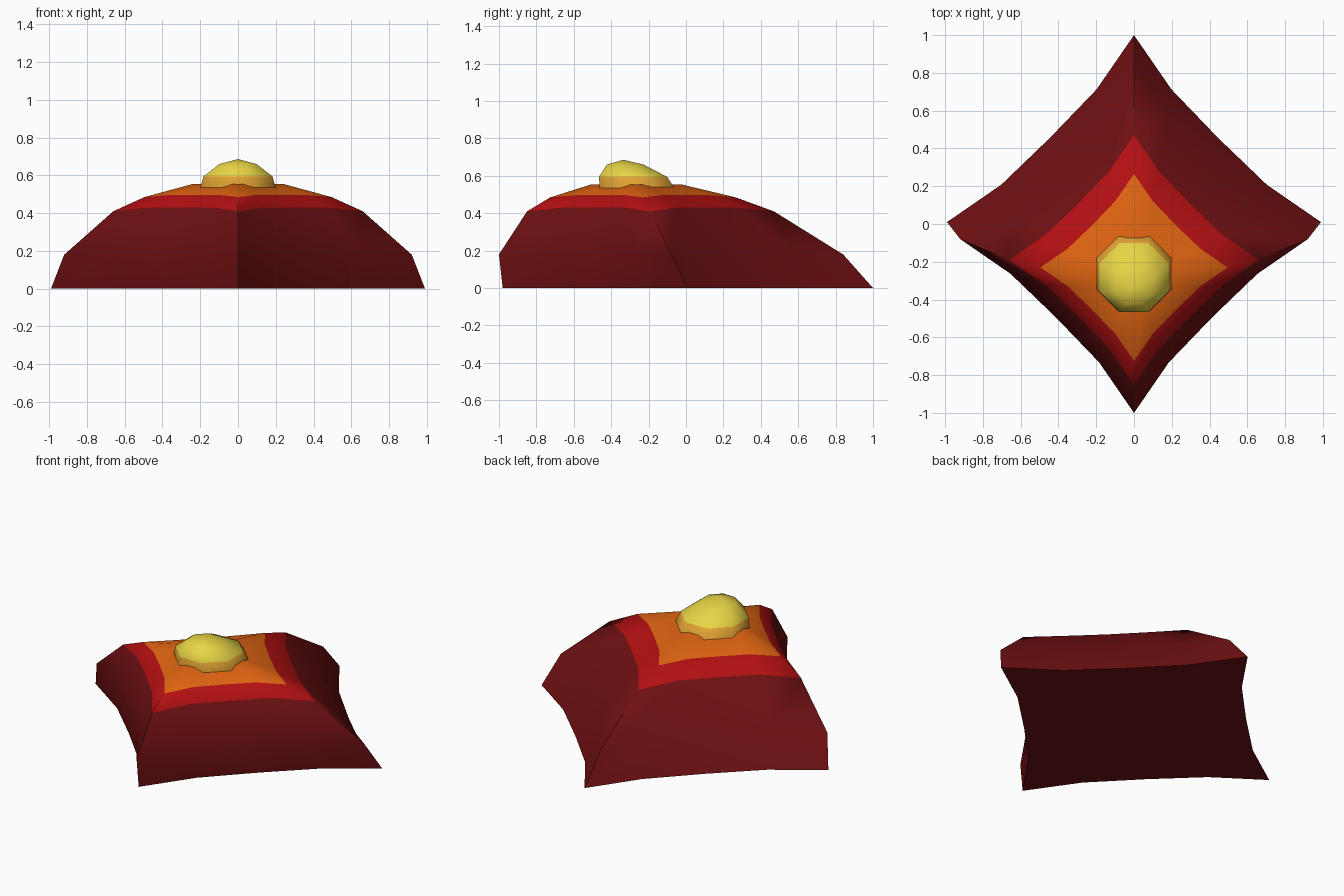
import bpy, bmesh, math

if "Cube" in bpy.data.objects:
    bpy.data.objects.remove(bpy.data.objects["Cube"])


def mat(name, rgb):
    m = bpy.data.materials.new(name)
    m.diffuse_color = (*rgb, 1)
    m.use_nodes = True
    m.node_tree.nodes["Principled BSDF"].inputs["Base Color"].default_value = m.diffuse_color
    return m


DARK = mat("dark red", (0.155, 0.005, 0.006))
RED = mat("red", (0.45, 0.005, 0.006))
ORANGE = mat("orange", (0.73, 0.125, 0.006))
AMBER = mat("amber", (0.74, 0.36, 0.035))
YELLOW = mat("yellow", (0.80, 0.66, 0.06))

# One quarter of the concave four-pointed outline, starting at a tip
QUARTER = [(1, 0), (0.71, 0.20), (0.45, 0.45), (0.20, 0.71)]


def star(cy, r, z, lift):
    """Star ring; points between the tips sit slightly higher."""
    pts = []
    for q in range(4):
        c, s = (1, 0, -1, 0)[q], (0, 1, 0, -1)[q]
        for i, (x, y) in enumerate(QUARTER):
            pts.append(((x * c - y * s) * r, cy + (x * s + y * c) * r, z + (lift if i else 0)))
    return pts


def octagon(cy, r, z):
    """Octagon ring with flat sides facing the axes; r is to the flats."""
    rad = r / math.cos(math.pi / 8)
    return [(rad * math.cos((i + 0.5) * math.pi / 4),
             cy + rad * math.sin((i + 0.5) * math.pi / 4), z) for i in range(8)]


def loft(name, rings, band_mats, mats, apex=None, angle=60):
    """Skin rings bottom to top, one material slot per band."""
    bm = bmesh.new()
    loops = [[bm.verts.new(p) for p in ring] for ring in rings]
    n = len(loops[0])
    bm.faces.new(loops[0][::-1])
    for k, (a, b) in enumerate(zip(loops, loops[1:])):
        for i in range(n):
            j = (i + 1) % n
            bm.faces.new((a[i], a[j], b[j], b[i])).material_index = band_mats[k]
    top = loops[-1]
    if apex:
        v = bm.verts.new(apex)
        for i in range(n):
            bm.faces.new((top[i], top[(i + 1) % n], v)).material_index = band_mats[-1]
    else:
        bm.faces.new(top).material_index = band_mats[-1]
    me = bpy.data.meshes.new(name)
    bm.to_mesh(me)
    bm.free()
    for m in mats:
        me.materials.append(m)
    ob = bpy.data.objects.new(name, me)
    bpy.context.collection.objects.link(ob)
    bpy.ops.object.select_all(action='DESELECT')
    ob.select_set(True)
    bpy.context.view_layer.objects.active = ob
    bpy.ops.object.shade_smooth_by_angle(angle=math.radians(angle))


# Layered star mound, leaning to the front
loft("star_mound",
     [star(0.01, 0.99, 0, 0), star(-0.08, 0.92, 0.18, 0.01),
      star(-0.19, 0.66, 0.41, 0.02), star(-0.23, 0.495, 0.485, 0.012),
      star(-0.265, 0.245, 0.553, 0)],
     [0, 0, 1, 2, 2], [DARK, RED, ORANGE])

# Faceted knob on top, amber rim and yellow cap
loft("knob",
     [octagon(-0.26, 0.21, 0.45), octagon(-0.262, 0.2, 0.535),
      octagon(-0.283, 0.182, 0.595), octagon(-0.325, 0.098, 0.66)],
     [0, 0, 1, 1], [AMBER, YELLOW], apex=(0, -0.335, 0.686))
